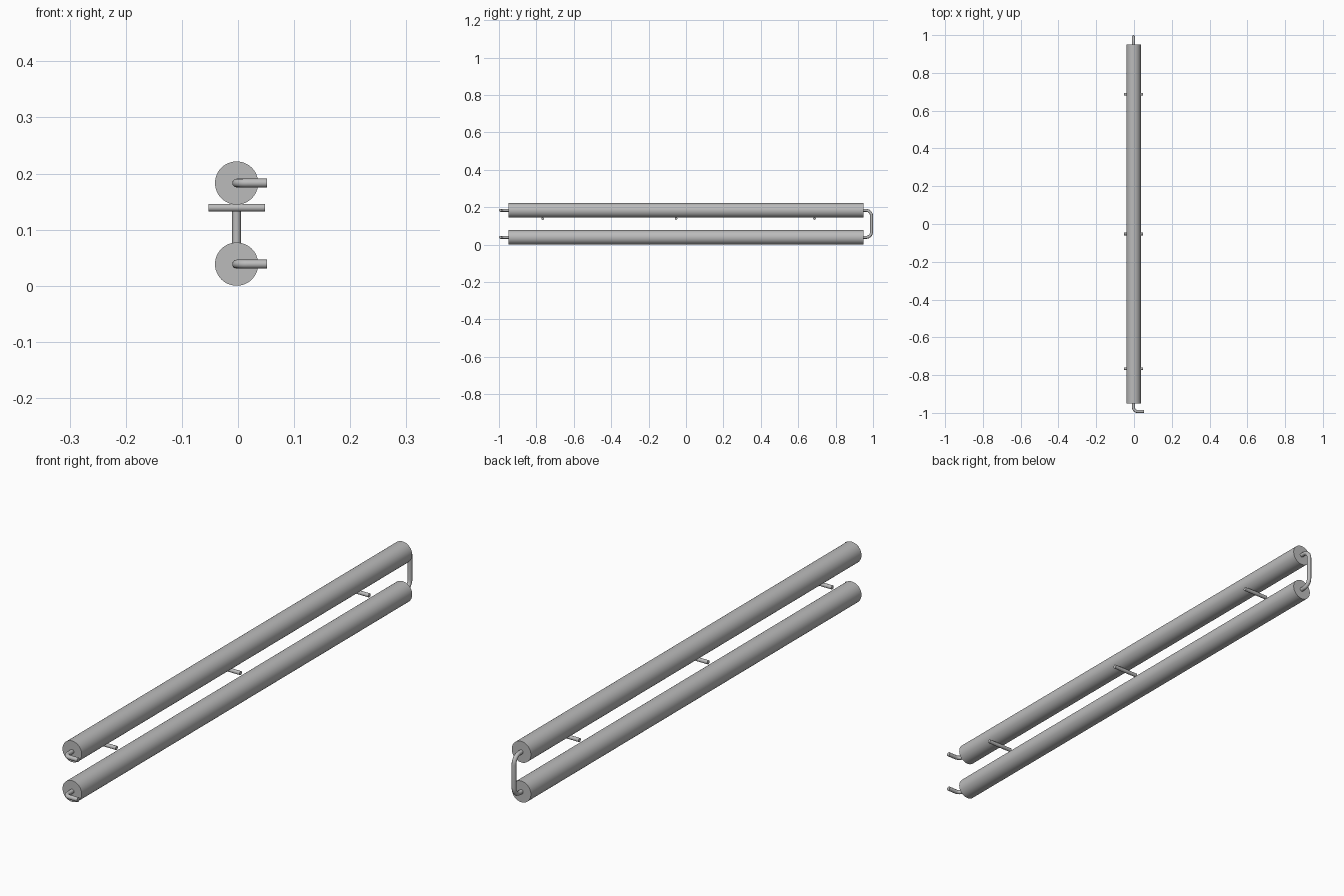
import bpy
from math import pi, sin, cos, radians
from mathutils import Vector

cube = bpy.data.objects.get("Cube")
if cube:
    bpy.data.objects.remove(cube, do_unlink=True)

# Single metal colour
metal = bpy.data.materials.new("grey_metal")
metal.use_nodes = True
colour = (0.5, 0.5, 0.5, 1)
metal.diffuse_color = colour
metal.node_tree.nodes["Principled BSDF"].inputs["Base Color"].default_value = colour

AXIS_X = -0.0025
LOW, HIGH = 0.0385, 0.183
TUBE_R, PIPE_R, PIN_R = 0.0385, 0.0078, 0.007
TUBE_END = 0.95
PIPE_REACH = 1 - PIPE_R


def finish(obj, name):
    obj.name = name
    obj.data.materials.clear()
    obj.data.materials.append(metal)
    bpy.ops.object.select_all(action='DESELECT')
    obj.select_set(True)
    bpy.context.view_layer.objects.active = obj
    bpy.ops.object.shade_smooth_by_angle(angle=radians(35))


def rod(name, centre, radius, length, rotation, sides):
    bpy.ops.mesh.primitive_cylinder_add(vertices=sides, radius=radius, depth=length,
                                        location=centre, rotation=rotation)
    finish(bpy.context.object, name)


def rounded_path(corners, bend, steps=8):
    """Replace each inner right-angle corner by a quarter arc."""
    pts = [Vector(c) for c in corners]
    path = [pts[0]]
    for a, b, c in zip(pts, pts[1:], pts[2:]):
        back, ahead = (a - b).normalized() * bend, (c - b).normalized() * bend
        for i in range(steps + 1):
            t = i / steps * pi / 2
            path.append(b + back * (1 - sin(t)) + ahead * (1 - cos(t)))
    return path + [pts[-1]]


def pipe(name, corners, bend):
    curve = bpy.data.curves.new(name, 'CURVE')
    curve.dimensions = '3D'
    curve.bevel_depth = PIPE_R
    curve.bevel_resolution = 4
    curve.use_fill_caps = True
    path = rounded_path(corners, bend)
    spline = curve.splines.new('POLY')
    spline.points.add(len(path) - 1)
    for point, co in zip(spline.points, path):
        point.co = (*co, 1)
    obj = bpy.data.objects.new(name, curve)
    bpy.context.collection.objects.link(obj)
    bpy.ops.object.select_all(action='DESELECT')
    obj.select_set(True)
    bpy.context.view_layer.objects.active = obj
    bpy.ops.object.convert(target='MESH')
    finish(bpy.context.object, name)


# Long tubes, each with an elbow pipe at the front
for level, z in (("lower", LOW), ("upper", HIGH)):
    rod(level + "_tube", (AXIS_X, 0, z), TUBE_R, 2 * TUBE_END, (pi / 2, 0, 0), 48)
    pipe(level + "_elbow_pipe", [(AXIS_X, -TUBE_END + 0.005, z),
                                 (AXIS_X, -PIPE_REACH, z),
                                 (0.052, -PIPE_REACH, z)], 0.02)

# Return bend joining the tubes at the back
pipe("return_bend", [(AXIS_X, TUBE_END - 0.005, HIGH), (AXIS_X, PIPE_REACH, HIGH),
                     (AXIS_X, PIPE_REACH, LOW), (AXIS_X, TUBE_END - 0.005, LOW)], 0.03)

# Support pins under the upper tube
for place, y in (("front", -0.766), ("middle", -0.053), ("back", 0.687)):
    rod(place + "_support_pin", (AXIS_X, y, 0.139), PIN_R, 0.101, (0, pi / 2, 0), 20)
